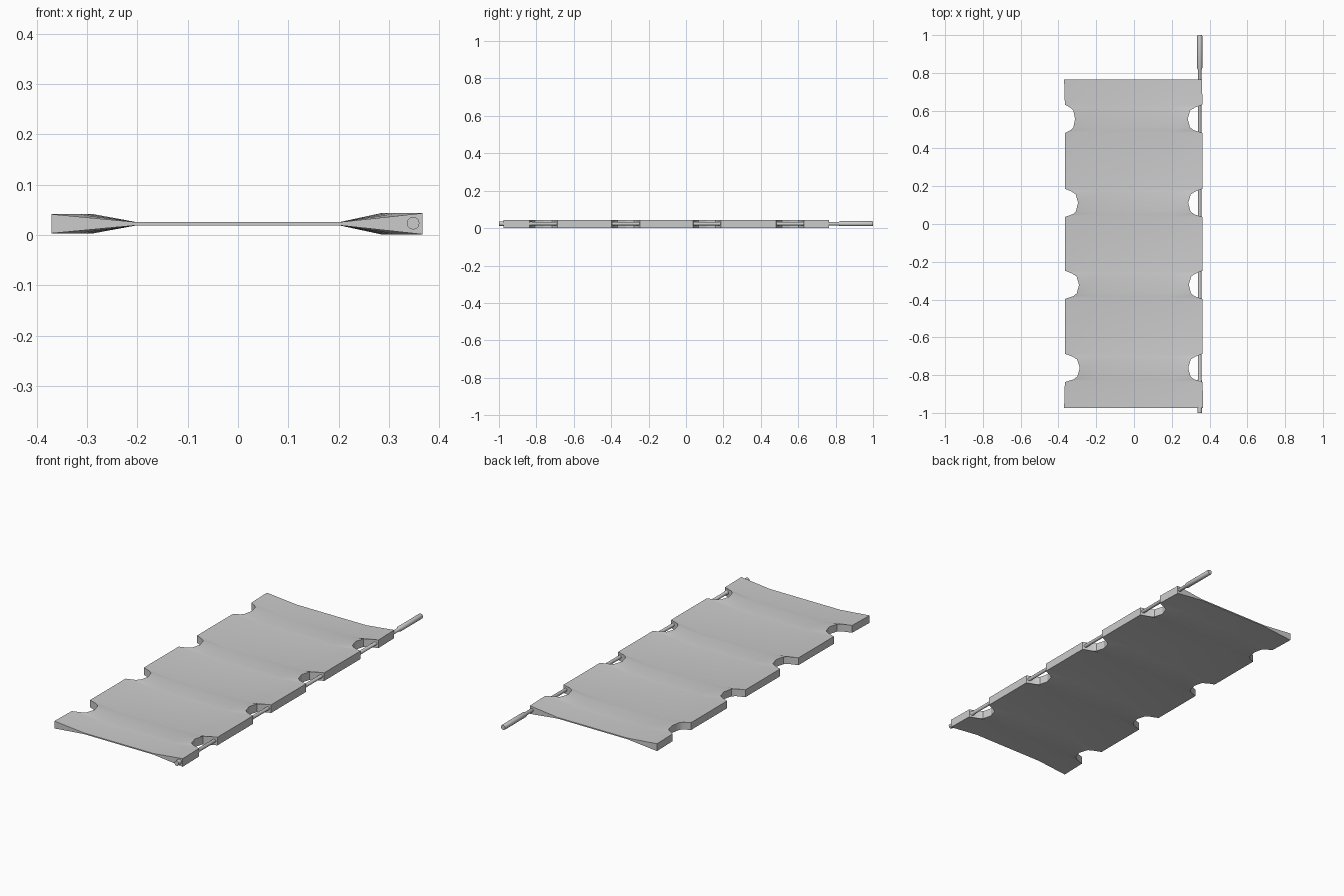
import bpy, bmesh, math

if "Cube" in bpy.data.objects:
    bpy.data.objects.remove(bpy.data.objects["Cube"])

ZC = 0.0225

def finish(name, bm, angle):
    bmesh.ops.recalc_face_normals(bm, faces=bm.faces)
    me = bpy.data.meshes.new(name)
    bm.to_mesh(me)
    bm.free()
    ob = bpy.data.objects.new(name, me)
    bpy.context.collection.objects.link(ob)
    bpy.ops.object.select_all(action='DESELECT')
    ob.select_set(True)
    bpy.context.view_layer.objects.active = ob
    bpy.ops.object.shade_smooth_by_angle(angle=math.radians(angle))
    return ob

# Canvas rows (y, left edge x, right edge x): hand-hold notches along both sides
rows = [(-0.975, -0.37, 0.366)]
for yc, xl, xr in [(-0.762, -0.287, 0.287), (-0.322, -0.291, 0.29),
                   (0.112, -0.296, 0.287), (0.557, -0.312, 0.284)]:
    for dy, t in [(-0.075, 0), (-0.06, 0.6), (-0.045, 0.84), (0, 1),
                  (0.045, 0.82), (0.06, 0.5), (0.075, 0)]:
        rows.append((yc + dy, -0.366 + t * (xl + 0.366), 0.363 + t * (xr - 0.363)))
rows.append((0.765, -0.37, 0.359))

# Canvas: thin middle, thick hems that flare towards the edge
bm = bmesh.new()
loops = []
for y, xl, xr in rows:
    top = [(xl, 0.019), (-0.2, 0.003), (0.2, 0.003), (xr, 0.021)]
    ring = [(x, ZC + h) for x, h in top] + [(x, ZC - h) for x, h in reversed(top)]
    loops.append([bm.verts.new((x, y, z)) for x, z in ring])
for a, b in zip(loops, loops[1:]):
    for i in range(8):
        j = (i + 1) % 8
        bm.faces.new((a[i], a[j], b[j], b[i]))
for r in (loops[0], loops[-1]):
    for i in range(3):
        bm.faces.new((r[i], r[i + 1], r[6 - i], r[7 - i]))
finish("canvas", bm, 30)

# Pole: slim shaft with a thicker grip at each end
bm = bmesh.new()
n = 12
profile = [(-1, 0.0125), (-0.83, 0.0125), (-0.82, 0.009), (0.815, 0.009),
           (0.825, 0.0135), (0.995, 0.0135), (1, 0.012)]
rings = [[bm.verts.new((0.348 + r * math.cos(2 * math.pi * i / n), y,
                        ZC + 0.001 + r * math.sin(2 * math.pi * i / n)))
          for i in range(n)] for y, r in profile]
for a, b in zip(rings, rings[1:]):
    for i in range(n):
        j = (i + 1) % n
        bm.faces.new((a[i], a[j], b[j], b[i]))
bm.faces.new(rings[0])
bm.faces.new(rings[-1])
finish("side_pole", bm, 35)
